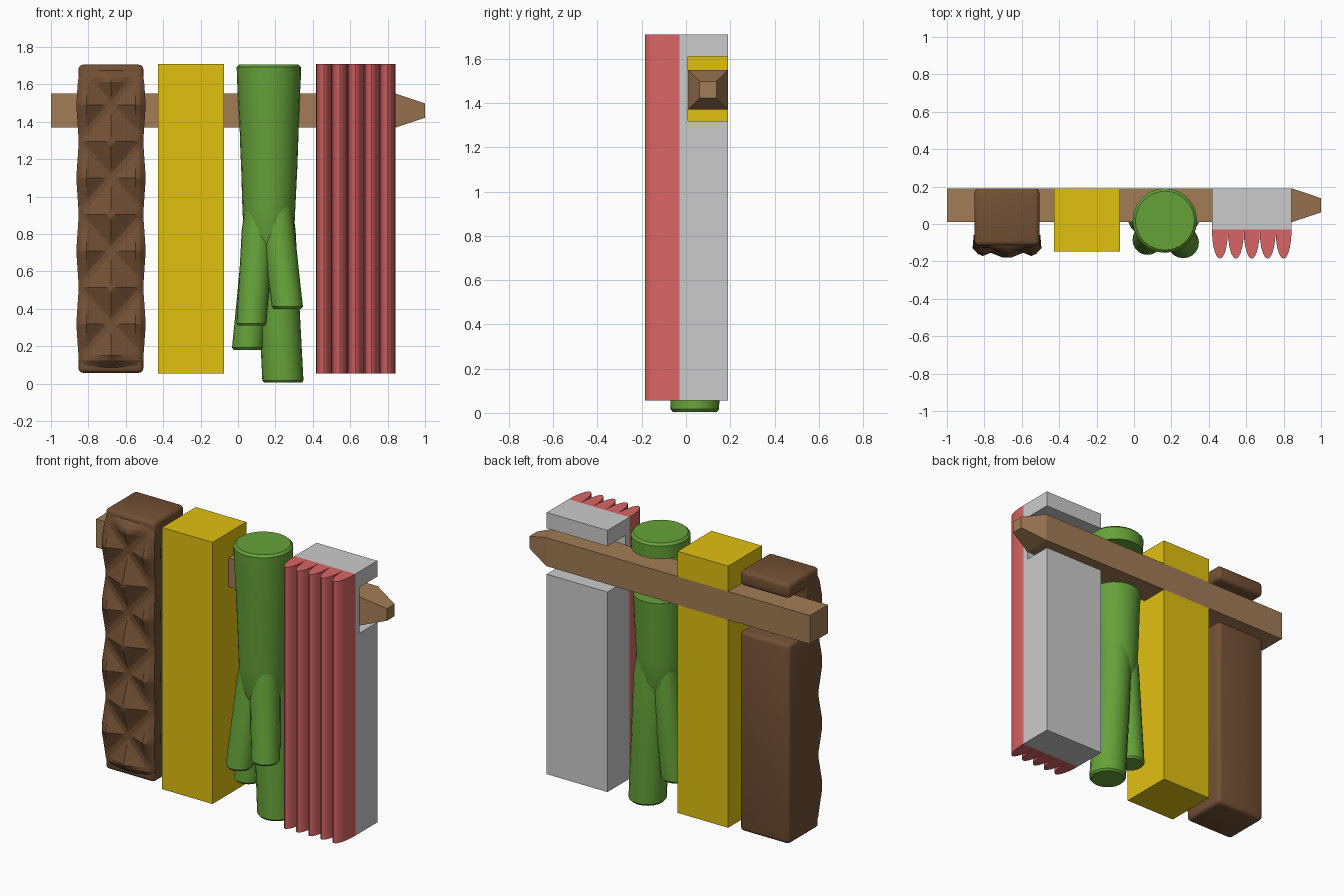
import bpy, bmesh
from math import sin, cos, pi, sqrt
from mathutils import Vector

if "Cube" in bpy.data.objects:
    bpy.data.objects.remove(bpy.data.objects["Cube"])


def material(name, r, g, b):
    m = bpy.data.materials.new(name)
    m.diffuse_color = (r, g, b, 1)
    m.use_nodes = True
    m.node_tree.nodes["Principled BSDF"].inputs["Base Color"].default_value = m.diffuse_color
    return m


WOOD = material("wood", 0.36, 0.2, 0.09)
YELLOW = material("yellow", 0.75, 0.53, 0.005)
GREEN = material("green", 0.13, 0.36, 0.04)
PINK = material("pink", 0.7, 0.13, 0.13)
BROWN = material("brown", 0.17, 0.08, 0.035)


def finish(bm, name, mat=None, smooth=None):
    bmesh.ops.recalc_face_normals(bm, faces=bm.faces)
    me = bpy.data.meshes.new(name)
    bm.to_mesh(me)
    bm.free()
    ob = bpy.data.objects.new(name, me)
    bpy.context.collection.objects.link(ob)
    if mat:
        me.materials.append(mat)
    bpy.ops.object.select_all(action='DESELECT')
    ob.select_set(True)
    bpy.context.view_layer.objects.active = ob
    if smooth:
        bpy.ops.object.shade_smooth_by_angle(angle=smooth)
    return ob


def prism(name, pts, vec, mat=None, bevel=0, smooth=None):
    """Extrude a flat outline along vec."""
    bm = bmesh.new()
    f = bm.faces.new([bm.verts.new(p) for p in pts])
    ext = bmesh.ops.extrude_face_region(bm, geom=[f])
    bmesh.ops.translate(bm, vec=vec, verts=[v for v in ext['geom'] if isinstance(v, bmesh.types.BMVert)])
    bmesh.ops.recalc_face_normals(bm, faces=bm.faces)
    if bevel:
        bmesh.ops.bevel(bm, geom=bm.edges[:], offset=bevel, segments=3, profile=0.5, affect='EDGES')
    return finish(bm, name, mat, smooth)


def notched(x, y0, z0, z1, n0, n1):
    """Side outline of a post with a slot for the rail in its back."""
    yz = [(y0, z0), (.19, z0), (.19, n0), (.01, n0), (.01, n1), (.19, n1), (.19, z1), (y0, z1)]
    return [(x, y, z) for y, z in yz]


def tube(name, rings, sides=24):
    """Closed round loft through (x, y, z, radius) rings."""
    bm = bmesh.new()
    loops = []
    for x, y, z, r in rings:
        loops.append([bm.verts.new((x + r * cos(2 * pi * i / sides), y + r * sin(2 * pi * i / sides), z))
                      for i in range(sides)])
    for a, b in zip(loops, loops[1:]):
        for i in range(sides):
            j = (i + 1) % sides
            bm.faces.new((a[i], a[j], b[j], b[i]))
    bm.faces.new(loops[0])
    bm.faces.new(loops[-1])
    return finish(bm, name, GREEN, 0.5)


# Rail with a tapered right end
bm = bmesh.new()
rings = []
for x, h in ((-1, .09), (.845, .09), (1, .038)):
    rings.append([bm.verts.new((x, .1 + a * h, 1.46 + b * h)) for a, b in ((-1, -1), (1, -1), (1, 1), (-1, 1))])
for a, b in zip(rings, rings[1:]):
    for i in range(4):
        j = (i + 1) % 4
        bm.faces.new((a[i], a[j], b[j], b[i]))
bm.faces.new(rings[0])
bm.faces.new(rings[-1])
finish(bm, "rail", WOOD)

# Plain yellow post, fitted tightly around the rail
prism("yellow_post", notched(-.428, -.148, .055, 1.71, 1.37, 1.55), (.353, 0, 0), YELLOW)

# Grey backing post and its ribbed pink front
prism("grey_post", notched(.417, -.03, .055, 1.71, 1.32, 1.61), (.425, 0, 0))
outline = [(.842, -.03, .055), (.417, -.03, .055)]
W, N = .085, 5
for k in range(N):
    for i in range(11):
        if i == 10 and k < N - 1:
            continue
        t = -cos(pi * i / 10)
        outline.append((.417 + W * (k + .5 + t / 2), -.036 - .149 * sqrt(max(0, 1 - t * t)), .055))
prism("ribbed_front", outline, (0, 0, 1.655), PINK, smooth=0.6)

# Brown post: rounded body with slot
prism("brown_post", notched(-.853, -.115, .058, 1.705, 1.32, 1.61), (.347, 0, 0), BROWN, .024, 0.6)

# Brown front: lattice of raised diamonds between crossing grooves
bm = bmesh.new()
NX, NZ = 16, 66


def groove_dist(a):
    return abs(a - 2 * round(a / 2))


grid = []
for j in range(NZ + 1):
    row = []
    q = -5.25 + j / 8
    for i in range(NX + 1):
        p = -1 + i / 8
        m = min(groove_dist(p + q), groove_dist(p - q))
        h = min(1, max(0, (m - .125) / .75))
        side = max(0, abs(p) - .75) / .25
        end = max(0, 1 - min(j, NZ - j) / 3)
        y = -.128 - .052 * h * (1 - .6 * side) * (1 - end) + .02 * side * side + .025 * end * end
        x = -.679 + p * (.174 + .01 * h * side * (1 - end) - .012 * end * end)
        row.append(bm.verts.new((x, y, 1.1 + .195 * q)))
    grid.append(row)
for j in range(NZ):
    for i in range(NX):
        bm.faces.new((grid[j][i], grid[j][i + 1], grid[j + 1][i + 1], grid[j + 1][i]))
rim = [e for e in bm.edges if e.is_boundary]
bmesh.ops.poke(bm, faces=bm.faces[:])
ext = bmesh.ops.extrude_edge_only(bm, edges=rim)
for v in [g for g in ext['geom'] if isinstance(g, bmesh.types.BMVert)]:
    v.co.y = -.06
    v.co.x = -.679 + (v.co.x + .679) * .97
finish(bm, "diamond_front", BROWN, 0.2)

# Green trunk with a slot cut for the rail
trunk = tube("green_trunk", [
    (.165, .018, .7, .1), (.165, .018, .8, .135), (.165, .018, .95, .142), (.167, .018, 1.15, .15),
    (.166, .018, 1.4, .16), (.165, .018, 1.6, .17), (.165, .018, 1.692, .172), (.165, .018, 1.706, .158)])
cutter = prism("slot_cutter", [(-.1, .01, 1.32), (-.1, .4, 1.32), (-.1, .4, 1.61), (-.1, .01, 1.61)], (.6, 0, 0))
cutter.hide_render = True
bpy.context.view_layer.objects.active = trunk
mod = trunk.modifiers.new("slot", 'BOOLEAN')
mod.object = cutter
mod.solver = 'EXACT'
bpy.ops.object.modifier_apply(modifier="slot")
bpy.data.objects.remove(cutter)

# Four green branches spreading downward: start (x, y, r) and end (x, y, z, r)
branches = {
    "branch_front_right": ((.215, -.035, .088), (.264, -.1, .4, .083)),
    "branch_front_left": ((.105, -.02, .085), (.072, -.085, .31, .08)),
    "branch_back_left": ((.11, .05, .082), (.052, .03, .18, .084)),
    "branch_back_right": ((.2, .05, .108), (.24, .04, .005, .11)),
}
for name, ((x0, y0, r0), (x1, y1, z1, r1)) in branches.items():
    a, b = Vector((x0, y0, .82, r0)), Vector((x1, y1, z1, r1))
    mid = a.lerp(b, .55)
    tip = b + Vector((0, 0, .012, 0))
    end = b - Vector((0, 0, 0, .01))
    top = Vector((.7 * x0 + .05, .7 * y0 + .006, 1.1, r0 * .75))
    tube(name, [top, a, mid, tip, end], 20)
